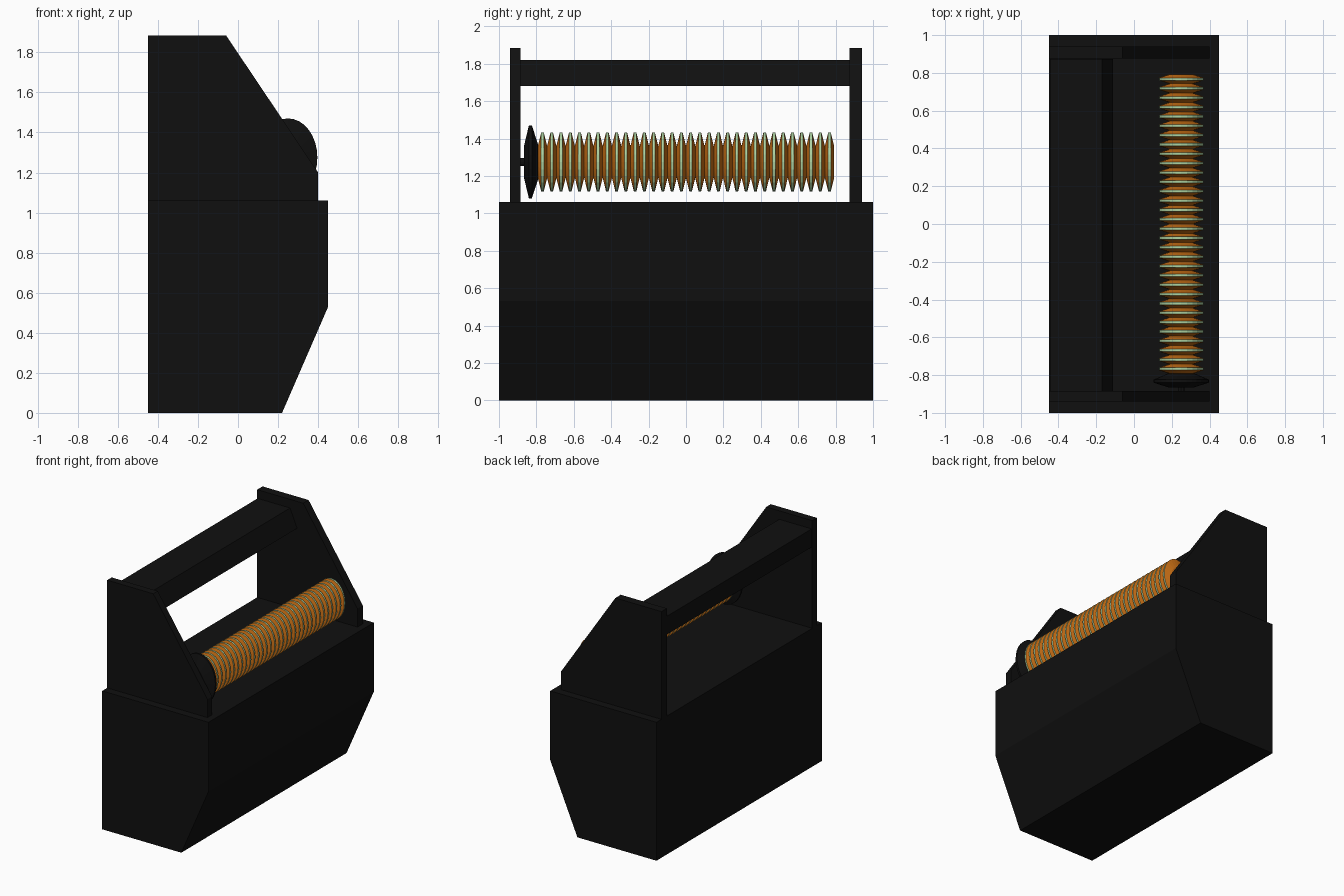
import bpy, bmesh, math

if "Cube" in bpy.data.objects:
    bpy.data.objects.remove(bpy.data.objects["Cube"])


def material(name, rgb):
    m = bpy.data.materials.new(name)
    m.diffuse_color = (*rgb, 1)
    m.use_nodes = True
    m.node_tree.nodes["Principled BSDF"].inputs["Base Color"].default_value = m.diffuse_color
    return m


BLACK = material("matte black", (0.005, 0.005, 0.005))
ORANGE = material("burnt orange", (0.62, 0.17, 0.008))
GREEN = material("pale green", (0.42, 0.65, 0.36))


def finish(bm, name, mats):
    bmesh.ops.recalc_face_normals(bm, faces=bm.faces)
    mesh = bpy.data.meshes.new(name)
    bm.to_mesh(mesh)
    bm.free()
    for m in mats:
        mesh.materials.append(m)
    obj = bpy.data.objects.new(name, mesh)
    bpy.context.collection.objects.link(obj)
    return obj


def prism(name, profile, y0, y1):
    """Extrude an x-z profile along y."""
    bm = bmesh.new()
    face = bm.faces.new([bm.verts.new((x, y0, z)) for x, z in profile])
    ext = bmesh.ops.extrude_face_region(bm, geom=[face])
    for v in ext["geom"]:
        if isinstance(v, bmesh.types.BMVert):
            v.co.y = y1
    return finish(bm, name, [BLACK])


CX, CZ, SQUASH = 0.25, 1.275, 0.75


def lathe(name, profile, sides, mats, rim=None):
    """Sweep (y, radius) points round an oval about the roller axis.
    Bands lying at the rim radius get the second material."""
    bm = bmesh.new()
    rings = []
    for y, r in profile:
        rings.append([bm.verts.new((CX + SQUASH * r * math.sin(2 * math.pi * i / sides), y,
                                    CZ + r * math.cos(2 * math.pi * i / sides)))
                      for i in range(sides)])
    for k in range(len(rings) - 1):
        a, b = rings[k], rings[k + 1]
        on_rim = rim is not None and profile[k][1] == rim == profile[k + 1][1]
        for i in range(sides):
            j = (i + 1) % sides
            f = bm.faces.new((a[i], a[j], b[j], b[i]))
            f.material_index = 1 if on_rim else 0
    bm.faces.new(rings[0])
    bm.faces.new(rings[-1])
    return finish(bm, name, mats)


# Main body with the lower edge cut away
prism("body", [(-0.45, 0), (0.22, 0), (0.45, 0.53), (0.45, 1.06), (-0.45, 1.06)], -1, 1)

# Two sloped end plates
plate = [(-0.45, 1.05), (0.40, 1.05), (0.40, 1.20), (-0.06, 1.885), (-0.45, 1.885)]
prism("front_end_plate", plate, -0.94, -0.885)
prism("back_end_plate", plate, 0.875, 0.94)

# Cross bar between the plates
prism("cross_bar", [(-0.445, 1.68), (-0.11, 1.68), (-0.17, 1.82), (-0.445, 1.82)], -0.89, 0.873)

# Ribbed coil: orange flanks, pale rims
RIBS, PITCH, RIM, CORE = 32, 0.0495, 0.157, 0.085
coil = [(-RIBS / 2 * PITCH, CORE)]
for n in range(RIBS):
    mid = (n + 0.5 - RIBS / 2) * PITCH
    coil += [(mid - 0.007, RIM), (mid + 0.007, RIM), (mid + PITCH / 2, CORE)]
lathe("ribbed_coil", coil, 24, [ORANGE, GREEN], RIM)

# Insulating disc and its axle into the front plate
lathe("end_disc", [(-0.865, 0.09), (-0.84, 0.195), (-0.824, 0.195), (-0.79, 0.09)], 32, [BLACK])
lathe("axle", [(-0.89, 0.022), (-0.86, 0.022)], 12, [BLACK])
